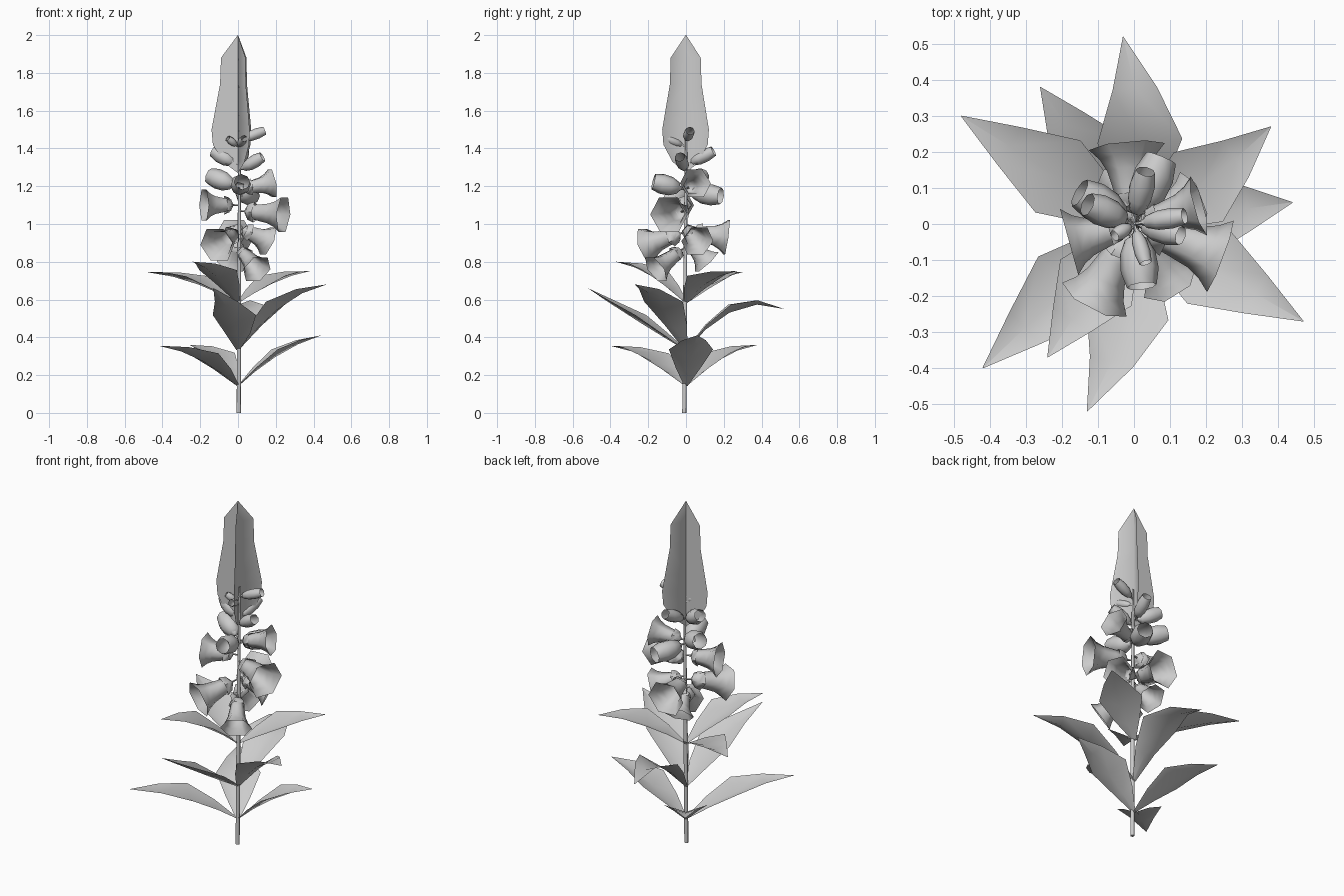
import bpy, math
from mathutils import Vector

cube = bpy.data.objects.get("Cube")
if cube:
    bpy.data.objects.remove(cube, do_unlink=True)

grey = bpy.data.materials.new("plain grey")
grey.use_nodes = True
COLOUR = (0.6, 0.6, 0.6, 1)
grey.diffuse_color = COLOUR
bsdf = grey.node_tree.nodes["Principled BSDF"]
bsdf.inputs["Base Color"].default_value = COLOUR
bsdf.inputs["Roughness"].default_value = 0.8


def add_rows(name, rows, closed=False, sharp=40):
    """Skin equal-length rows of points into a quad sheet or tube."""
    n = len(rows[0])
    faces = []
    for i in range(len(rows) - 1):
        for j in range(n if closed else n - 1):
            k = (j + 1) % n
            faces.append((i * n + j, i * n + k, (i + 1) * n + k, (i + 1) * n + j))
    mesh = bpy.data.meshes.new(name)
    mesh.from_pydata([p for row in rows for p in row], [], faces)
    mesh.validate()
    mesh.materials.append(grey)
    for p in mesh.polygons:
        p.use_smooth = True
    mesh.set_sharp_from_angle(angle=math.radians(sharp))
    ob = bpy.data.objects.new(name, mesh)
    bpy.context.collection.objects.link(ob)


def tube(name, start, axis, profile, sides):
    """Turned shape along any axis; profile holds (distance, radius)."""
    axis = axis.normalized()
    u = axis.cross(Vector((0, 0, 1)))
    u = u.normalized() if u.length > 0.01 else Vector((1, 0, 0))
    v = u.cross(axis)
    rows = []
    for d, r in profile:
        rows.append([start + axis * d + (u * math.cos(a) + v * math.sin(a)) * r
                     for a in (math.tau * k / sides for k in range(sides))])
    add_rows(name, rows, True, 60)


# Stem, leaning very slightly
tube("stem", Vector((0.004, -0.009, 0)), Vector((0.003, 0.007, 1)),
     [(0, 0.0), (0, 0.011), (0.5, 0.011), (1.0, 0.009), (1.5, 0.005)], 8)


# Leaves: arched blades folded up along the midrib, some bent sideways
def leaf(name, tip, base_z, arch, bend):
    out = Vector((tip[0], tip[1], 0))
    side = Vector((-out.y, out.x, 0)).normalized()
    rise = tip[2] - base_z
    rows = []
    for t, w in [(0, 0.01), (0.2, 0.068), (0.44, 0.118), (0.72, 0.062), (1, 0.001)]:
        bow = 4 * t * (1 - t)
        mid = out * t + side * bend * bow
        mid.z = base_z + rise * (t + arch * bow)
        lift = Vector((0, 0, 0.36 * w))
        rows.append([mid - side * w + lift, mid, mid + side * w + lift])
    add_rows(name, rows, sharp=60)


# Each leaf: tip x, y, z, arch, sideways bend
tiers = {
    "lower": (0.14, [(0.44, 0.06, 0.41, 0.13, 0), (-0.42, -0.40, 0.355, 0.18, 0),
                     (-0.26, 0.38, 0.36, 0.18, 0)]),
    "middle": (0.33, [(-0.03, 0.52, 0.55, 0.48, -0.03), (0.47, -0.27, 0.68, 0.18, 0),
                      (-0.13, -0.52, 0.66, 0, 0.04)]),
    "upper": (0.58, [(0.38, 0.27, 0.75, 0.17, -0.02), (-0.24, -0.37, 0.80, 0.17, 0),
                     (-0.48, 0.30, 0.745, 0.17, 0)]),
}
for tier, (base_z, leaves) in tiers.items():
    for i, (x, y, z, arch, bend) in enumerate(leaves):
        leaf(f"{tier}_leaf_{i + 1}", (x, y, z), base_z, arch, bend)

# Top blade: a folded sheet plus a third upright wing, all on the stem axis
OUTLINE = [(0.001, 2.0), (0.09, 1.88), (0.095, 1.74), (0.125, 1.58), (0.14, 1.5),
           (0.133, 1.42), (0.08, 1.33), (0.001, 1.27)]


def wing_edge(degrees):
    a = math.radians(degrees)
    return [Vector((r * math.cos(a), r * math.sin(a), z)) for r, z in OUTLINE]


spine = [Vector((0, 0, z)) for r, z in OUTLINE]
add_rows("top_folded_blade",
         list(zip(wing_edge(60), spine, wing_edge(-64))), sharp=90)
add_rows("top_wing", list(zip(spine, wing_edge(180))))


# Flowers: thin stalk, small calyx, then the bell or bud
def flower(name, mouth, drop, radius, profile, sides):
    end = Vector(mouth)
    root = Vector((0, 0, end.z + drop))
    axis = end - root
    length = axis.length
    tube(name + "_stalk", root, axis, [(0, 0.004), (length * 0.25, 0.006)], 5)
    tube(name + "_calyx", root, axis,
         [(length * 0.14, 0.004), (length * 0.24, radius * 0.45),
          (length * 0.38, radius * 0.58)], 5)
    tube(name, root, axis, [(length * t, radius * r) for t, r in profile], sides)


BELL = [(0.18, 0.1), (0.22, 0.38), (0.45, 0.48), (0.7, 0.6), (0.86, 0.78), (1, 1.06)]
BUD = [(0.2, 0.15), (0.26, 0.6), (0.5, 0.95), (0.8, 1.02), (1.08, 0.8)]

# Each flower: mouth x, y, z, height of its root above the mouth, radius
bells = [(-0.02, 0.215, 0.93, 0.03, 0.1), (0.18, 0.05, 1.215, -0.03, 0.08),
         (0.24, -0.09, 1.05, 0.02, 0.1), (-0.18, -0.05, 1.10, 0, 0.09),
         (-0.11, -0.21, 0.89, 0.07, 0.095), (0.10, -0.16, 0.76, 0.12, 0.08),
         (0.16, 0.06, 0.91, 0.07, 0.085), (-0.03, 0.11, 0.80, 0.12, 0.08)]
for i, (x, y, z, drop, r) in enumerate(bells):
    flower(f"open_bell_{i + 1}", (x, y, z), drop, r, BELL, 6)

buds = [(-0.14, 0.08, 1.25, -0.05, 0.053), (0.07, 0.17, 1.15, 0.02, 0.055),
        (0.02, -0.16, 1.22, -0.04, 0.052), (-0.12, 0.05, 1.38, -0.07, 0.042),
        (0.12, -0.03, 1.35, -0.07, 0.034), (0.03, 0.135, 1.38, -0.07, 0.034),
        (0.13, 0.02, 1.49, -0.05, 0.028), (0.03, -0.1, 1.45, -0.04, 0.022),
        (-0.05, -0.03, 1.45, -0.04, 0.02)]
for i, (x, y, z, drop, r) in enumerate(buds):
    flower(f"bud_{i + 1}", (x, y, z), drop, r, BUD, 8)
